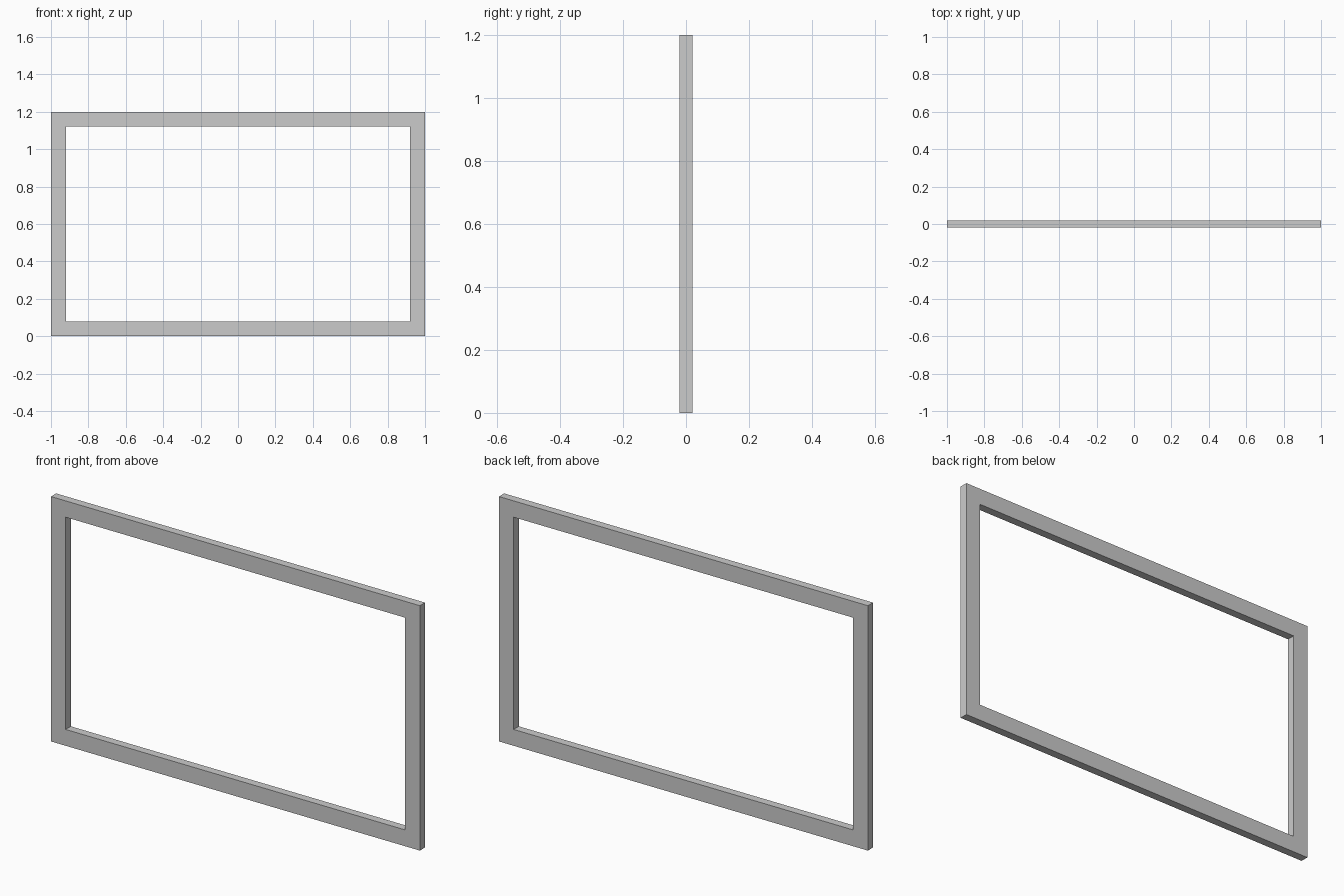
import bpy
import bmesh

if "Cube" in bpy.data.objects:
    bpy.data.objects.remove(bpy.data.objects["Cube"])

WIDTH, HEIGHT, DEPTH, BORDER = 2.0, 1.2, 0.04, 0.08


def rectangle(bm, inset):
    """Closed loop of four vertices on the front plane."""
    x = WIDTH / 2 - inset
    low, high = inset, HEIGHT - inset
    corners = [(-x, low), (x, low), (x, high), (-x, high)]
    return [bm.verts.new((cx, -DEPTH / 2, cz)) for cx, cz in corners]


# Front face of the frame: four mitred sides between outer and inner loops
bm = bmesh.new()
outer = rectangle(bm, 0)
inner = rectangle(bm, BORDER)
for i in range(4):
    j = (i + 1) % 4
    bm.faces.new((outer[i], outer[j], inner[j], inner[i]))

# Extrude to the back, keeping the front faces to close the solid
result = bmesh.ops.extrude_face_region(bm, geom=bm.faces[:], use_keep_orig=True)
back = [g for g in result["geom"] if isinstance(g, bmesh.types.BMVert)]
bmesh.ops.translate(bm, verts=back, vec=(0, DEPTH, 0))
bmesh.ops.recalc_face_normals(bm, faces=bm.faces[:])

# Frame object
mesh = bpy.data.meshes.new("rectangular_frame")
bm.to_mesh(mesh)
bm.free()
frame = bpy.data.objects.new("rectangular_frame", mesh)
bpy.context.collection.objects.link(frame)
